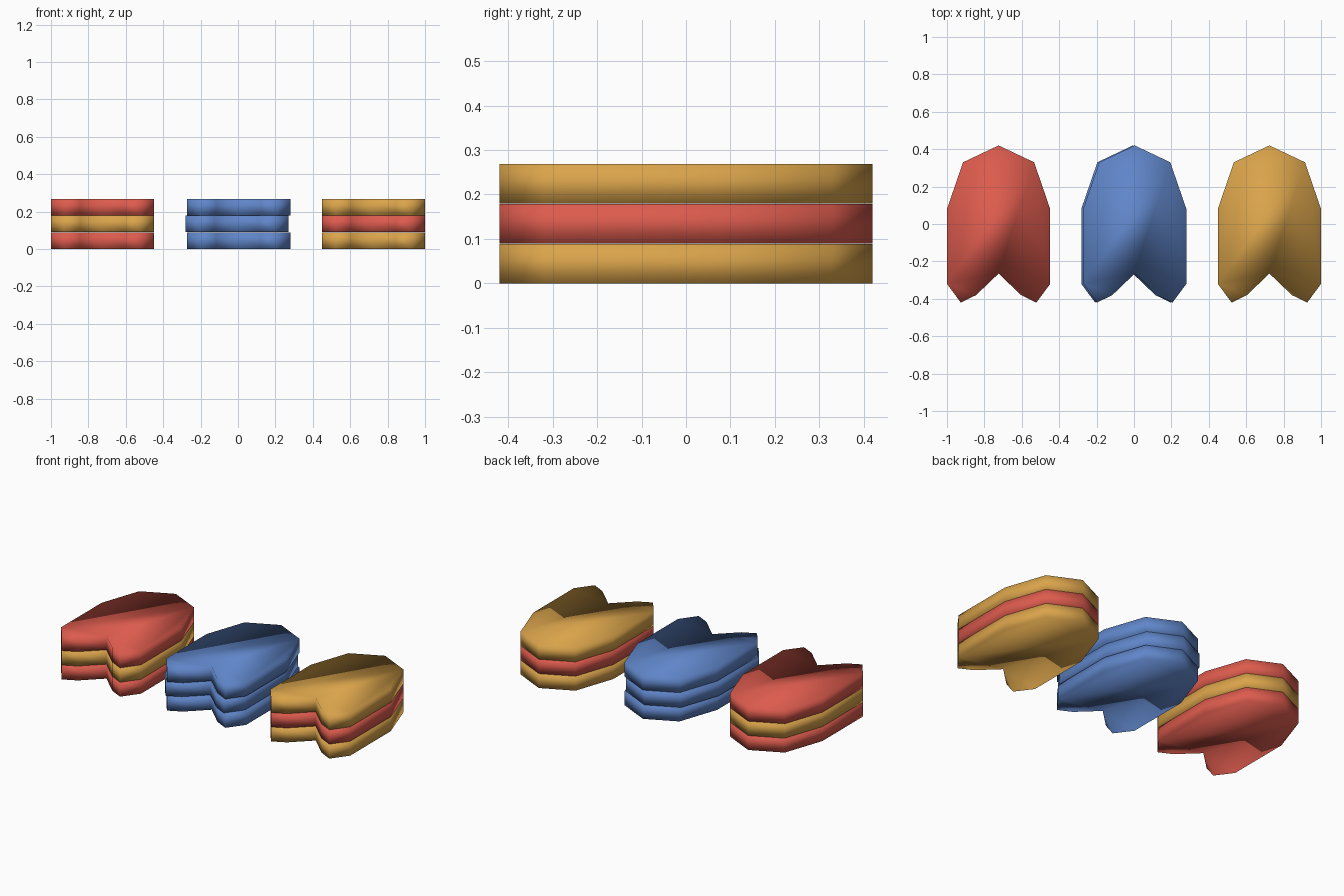
import bpy, bmesh

if "Cube" in bpy.data.objects:
    bpy.data.objects.remove(bpy.data.objects["Cube"])


def material(name, rgb):
    m = bpy.data.materials.new(name)
    m.diffuse_color = (*rgb, 1.0)
    m.use_nodes = True
    m.node_tree.nodes["Principled BSDF"].inputs["Base Color"].default_value = m.diffuse_color
    return m


RED = material("red", (0.72, 0.105, 0.075))
BLUE = material("blue", (0.115, 0.235, 0.58))
GOLD = material("gold", (0.70, 0.37, 0.07))

# Right half of the notched tile outline, from tip to notch
HALF = [(0, 0.42), (0.19, 0.33), (0.276, 0.08), (0.276, -0.32),
        (0.202, -0.42), (0.12, -0.38), (0, -0.265)]
OUTLINE = HALF + [(-x, y) for x, y in HALF[-2:0:-1]]
THICK = 0.088


def tile(name, x, z, mat):
    bm = bmesh.new()
    # outline runs clockwise, so the first face looks down
    base = bm.faces.new([bm.verts.new((px, py, 0)) for px, py in OUTLINE])
    res = bmesh.ops.extrude_face_region(bm, geom=[base], use_keep_orig=True)
    top = [v for v in res["geom"] if isinstance(v, bmesh.types.BMVert)]
    bmesh.ops.translate(bm, verts=top, vec=(0, 0, THICK))
    bmesh.ops.recalc_face_normals(bm, faces=bm.faces)
    for f in bm.faces:
        f.smooth = True
    me = bpy.data.meshes.new(name)
    bm.to_mesh(me)
    bm.free()
    me.materials.append(mat)
    ob = bpy.data.objects.new(name, me)
    ob.location = (x, 0, z)
    bpy.context.collection.objects.link(ob)


# Three stacks of three tiles; the middle blue tile sits slightly to the left
STACKS = [("left", -0.724, (RED, GOLD, RED), 0),
          ("centre", 0.004, (BLUE, BLUE, BLUE), -0.01),
          ("right", 0.724, (GOLD, RED, GOLD), 0)]
LEVELS = [("bottom", 0.0), ("middle", 0.09), ("top", 0.18)]

for side, x, mats, shift in STACKS:
    for i, (level, z) in enumerate(LEVELS):
        tile(f"{side}_{level}_tile", x + (shift if i == 1 else 0), z, mats[i])
